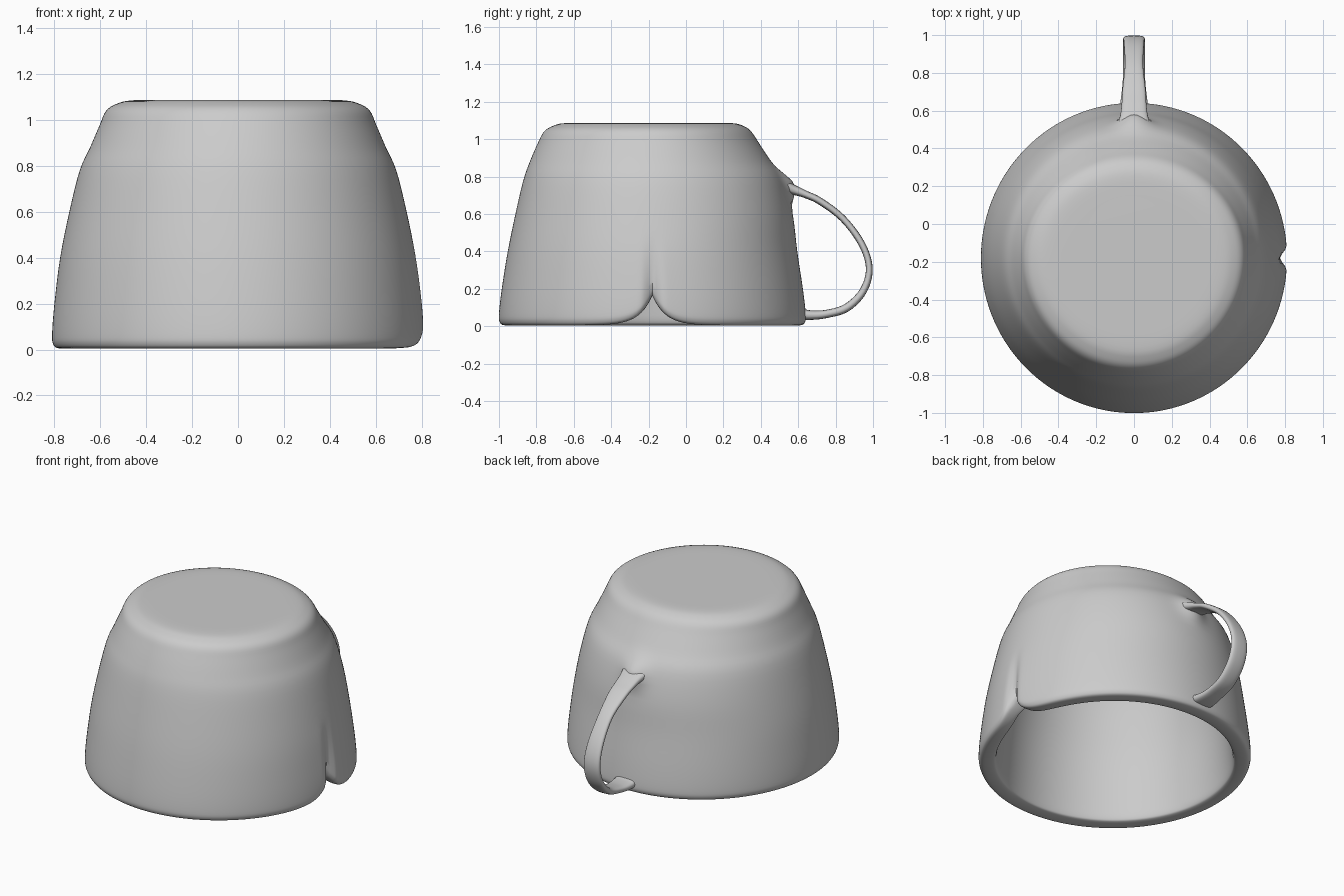
import bpy, bmesh, math
from mathutils import Vector

if "Cube" in bpy.data.objects:
    bpy.data.objects.remove(bpy.data.objects["Cube"])

CY = -0.18  # centre of the cup body


def spline(points, steps):
    """Catmull-Rom samples through tuples of any length."""
    pts = [Vector(p) for p in points]
    pts = [2 * pts[0] - pts[1]] + pts + [2 * pts[-1] - pts[-2]]
    out = []
    for i in range(1, len(pts) - 2):
        a, b, c, d = pts[i - 1:i + 3]
        for s in range(steps):
            t = s / steps
            out.append(0.5 * (2 * b + (c - a) * t + (2 * a - 5 * b + 4 * c - d) * t * t
                              + (3 * b - a - 3 * c + d) * t ** 3))
    return out + [pts[-2]]


def loft(name, rings):
    """Skin closed rings and cap both ends."""
    bm = bmesh.new()
    vr = [[bm.verts.new(p) for p in r] for r in rings]
    n = len(rings[0])
    for a, b in zip(vr, vr[1:]):
        for i in range(n):
            bm.faces.new((a[i], a[(i + 1) % n], b[(i + 1) % n], b[i]))
    bm.faces.new(vr[0])
    bm.faces.new(vr[-1])
    bmesh.ops.recalc_face_normals(bm, faces=bm.faces)
    me = bpy.data.meshes.new(name)
    bm.to_mesh(me)
    bm.free()
    ob = bpy.data.objects.new(name, me)
    bpy.context.collection.objects.link(ob)
    bpy.context.view_layer.objects.active = ob
    ob.select_set(True)
    bpy.ops.object.shade_smooth_by_angle(angle=math.radians(50))
    ob.select_set(False)
    return ob


# Upturned cup: side radius, front radius, back radius, height
outer = [(0.30, 0.30, 0.30, 1.088), (0.46, 0.47, 0.43, 1.086), (0.53, 0.535, 0.49, 1.07),
         (0.575, 0.58, 0.53, 1.04), (0.602, 0.612, 0.57, 0.98), (0.645, 0.655, 0.635, 0.88),
         (0.69, 0.69, 0.70, 0.78), (0.735, 0.732, 0.75, 0.6), (0.775, 0.773, 0.775, 0.4),
         (0.80, 0.805, 0.805, 0.2), (0.81, 0.82, 0.82, 0.07), (0.806, 0.817, 0.817, 0.025),
         (0.785, 0.795, 0.795, 0.006)]
inner = [(0.73, 0.008), (0.71, 0.03), (0.70, 0.12), (0.675, 0.4), (0.64, 0.6),
         (0.59, 0.8), (0.52, 0.95), (0.42, 1.01), (0.15, 1.02)]
profile = spline(outer + [(r, r, r, z) for r, z in inner], 4)
n_outer = 4 * len(outer)

N = 240
rings = []
for j, (rs, rf, rb, z) in enumerate(profile):
    ring = []
    for i in range(N):
        a = 2 * math.pi * i / N
        c, s = math.cos(a), math.sin(a)
        r = rs + ((rb if s > 0 else rf) - rs) * s * s
        # Flare where the handle grows out of the wall
        if s > 0 and j < n_outer:
            r += 0.055 * math.exp(-(r * c / 0.08) ** 2 - ((z - 0.75) / 0.07) ** 2)
        x, y, zz = r * c, r * s, z
        # Chip in the rim on the right, with a groove fading upwards
        if c > 0 and z < 0.5:
            fade = 1 - z / 0.5
            zz += 0.16 * math.exp(-abs(y) / 0.07) * fade
            x -= 0.045 * math.exp(-(y / 0.035) ** 2) * fade
        ring.append((x, y + CY, max(zz, 0)))
    rings.append(ring)
loft("cup_body", rings)

# Strap handle: y, z, half width, half thickness
path = spline([(0.48, 0.75, 0.09, 0.03), (0.53, 0.745, 0.085, 0.03), (0.58, 0.728, 0.072, 0.026),
               (0.64, 0.705, 0.065, 0.02), (0.72, 0.667, 0.06, 0.019), (0.84, 0.575, 0.048, 0.018),
               (0.94, 0.44, 0.052, 0.018), (0.98, 0.31, 0.057, 0.018), (0.948, 0.19, 0.058, 0.02),
               (0.86, 0.10, 0.058, 0.022), (0.75, 0.066, 0.06, 0.022), (0.66, 0.06, 0.07, 0.026),
               (0.60, 0.07, 0.075, 0.032)], 5)
rings = []
for i, (y, z, w, t) in enumerate(path):
    p, q = path[max(i - 1, 0)], path[min(i + 1, len(path) - 1)]
    d = Vector((q[0] - p[0], q[1] - p[1])).normalized()
    ring = []
    for k in range(24):
        a = 2 * math.pi * k / 24
        c, s = math.cos(a), math.sin(a)
        u = w * math.copysign(abs(c) ** 0.7, c)
        v = t * math.copysign(abs(s) ** 0.7, s)
        ring.append((u, y - d.y * v, z + d.x * v))
    rings.append(ring)
loft("handle", rings)
